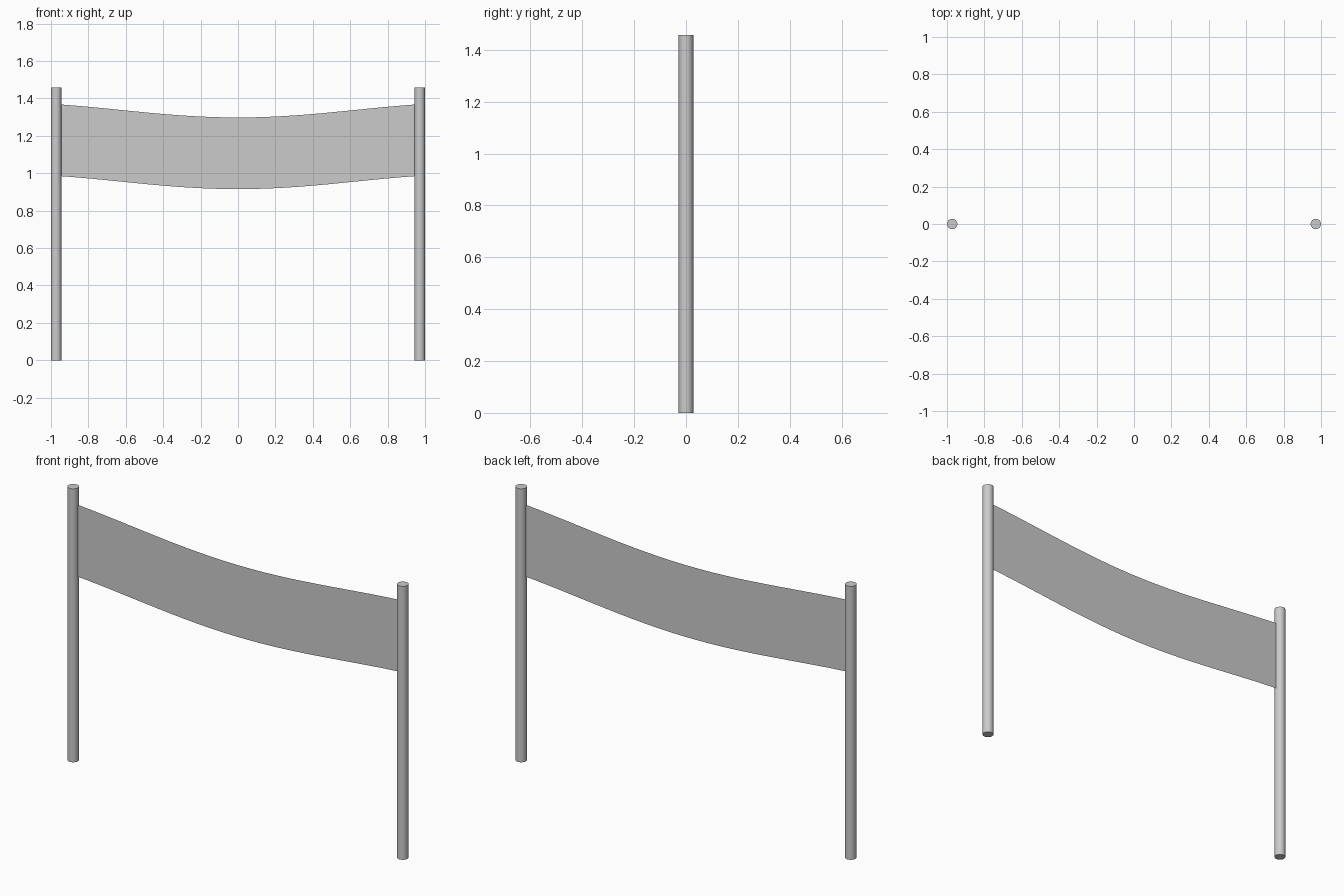
import bpy, bmesh, math

if "Cube" in bpy.data.objects:
    bpy.data.objects.remove(bpy.data.objects["Cube"])

POST_X, POST_R, POST_H = 0.972, 0.028, 1.458
BANNER_H = 0.383


def post(name, x):
    bpy.ops.mesh.primitive_cylinder_add(vertices=16, radius=POST_R, depth=POST_H,
                                        location=(x, 0, POST_H / 2))
    bpy.context.object.name = name
    bpy.ops.object.shade_smooth_by_angle(angle=math.radians(40))


# Two upright posts
post("left_post", -POST_X)
post("right_post", POST_X)

# Sagging single-sheet banner stretched between the posts
bm = bmesh.new()
half, steps = POST_X - POST_R + 0.002, 24
rows = []
for i in range(steps + 1):
    x = -half + 2 * half * i / steps
    top = 1.298 + 0.0404 * (1 - math.cos(2.5 * x))
    rows.append((bm.verts.new((x, 0, top - BANNER_H)), bm.verts.new((x, 0, top))))
for a, b in zip(rows, rows[1:]):
    bm.faces.new((a[0], b[0], b[1], a[1]))
mesh = bpy.data.meshes.new("banner")
bm.to_mesh(mesh)
bm.free()
bpy.context.collection.objects.link(bpy.data.objects.new("banner", mesh))
